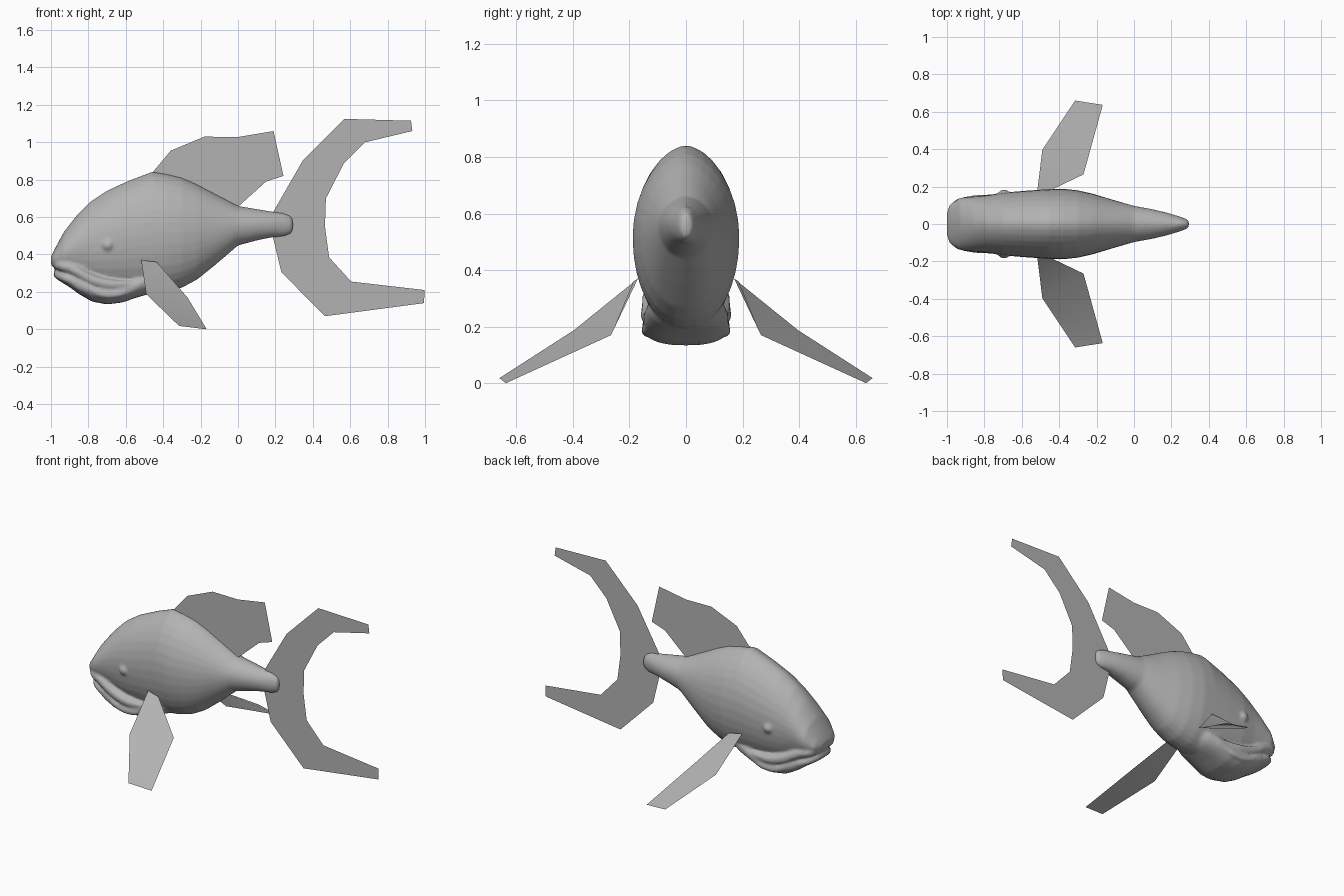
import bpy, bmesh, math

if "Cube" in bpy.data.objects:
    bpy.data.objects.remove(bpy.data.objects["Cube"])

SEG = 32
GREY = bpy.data.materials.new("mid_grey")
GREY.diffuse_color = (0.45, 0.45, 0.45, 1)
GREY.use_nodes = True
GREY.node_tree.nodes["Principled BSDF"].inputs["Base Color"].default_value = GREY.diffuse_color


def make_object(name, verts, faces, smooth=False):
    mesh = bpy.data.meshes.new(name)
    mesh.from_pydata(verts, [], faces)
    mesh.materials.append(GREY)
    bm = bmesh.new()
    bm.from_mesh(mesh)
    if smooth:
        bmesh.ops.recalc_face_normals(bm, faces=bm.faces)
    else:
        bmesh.ops.triangulate(bm, faces=[f for f in bm.faces if len(f.verts) > 4])
    for f in bm.faces:
        f.smooth = smooth
    bm.to_mesh(mesh)
    bm.free()
    obj = bpy.data.objects.new(name, mesh)
    bpy.context.collection.objects.link(obj)
    return obj


def loft(name, stations, top_pow, low_pow):
    """Skin oval rings given as (x, top z, bottom z, half width)."""
    verts, faces = [], []
    for x, top, bottom, w in stations:
        mid, h = (top + bottom) / 2, (top - bottom) / 2
        for i in range(SEG):
            a = 2 * math.pi * i / SEG
            s, c = math.sin(a), math.cos(a)
            p = top_pow if c > 0 else low_pow
            verts.append((x, math.copysign(abs(s) ** p, s) * w, mid + h * c))
    for r in range(len(stations) - 1):
        for i in range(SEG):
            j = (i + 1) % SEG
            faces.append((r * SEG + i, r * SEG + j, (r + 1) * SEG + j, (r + 1) * SEG + i))
    faces.append(tuple(range(SEG)))
    faces.append(tuple(range((len(stations) - 1) * SEG, len(stations) * SEG)))
    return make_object(name, verts, faces, True)


def lip(name, half_path, radius):
    """Mirrored tube running from one mouth corner to the other."""
    pts = half_path + [(x, -y, z) for x, y, z in half_path[-2::-1]]
    curve = bpy.data.curves.new(name, 'CURVE')
    curve.dimensions = '3D'
    curve.bevel_depth = radius
    curve.bevel_resolution = 3
    curve.use_fill_caps = True
    sp = curve.splines.new('BEZIER')
    sp.resolution_u = 6
    sp.bezier_points.add(len(pts) - 1)
    for k, (bp, co) in enumerate(zip(sp.bezier_points, pts)):
        bp.co = co
        bp.handle_left_type = bp.handle_right_type = 'AUTO'
        bp.radius = 0.5 if k in (0, len(pts) - 1) else 1.0
    obj = bpy.data.objects.new(name, curve)
    bpy.context.collection.objects.link(obj)
    return obj


# Body from snout to tail stem
body = loft("body", [
    (-1.0, 0.39, 0.345, 0.06), (-0.985, 0.42, 0.33, 0.105), (-0.93, 0.522, 0.29, 0.14),
    (-0.86, 0.612, 0.26, 0.147), (-0.79, 0.682, 0.225, 0.153), (-0.70, 0.742, 0.20, 0.168),
    (-0.58, 0.797, 0.19, 0.178), (-0.46, 0.842, 0.19, 0.186), (-0.38, 0.83, 0.20, 0.189),
    (-0.30, 0.81, 0.222, 0.18), (-0.22, 0.775, 0.265, 0.162), (-0.12, 0.722, 0.345, 0.132),
    (0.0, 0.66, 0.448, 0.097), (0.1, 0.643, 0.475, 0.079), (0.18, 0.63, 0.491, 0.06),
    (0.25, 0.62, 0.498, 0.038), (0.285, 0.604, 0.513, 0.025), (0.294, 0.58, 0.535, 0.012),
], 1.15, 0.9)

# Rounded lower jaw
jaw = loft("lower_jaw", [
    (-0.985, 0.305, 0.285, 0.04), (-0.965, 0.305, 0.265, 0.09), (-0.90, 0.275, 0.225, 0.13),
    (-0.85, 0.265, 0.188, 0.143), (-0.78, 0.26, 0.148, 0.15), (-0.70, 0.26, 0.133, 0.152),
    (-0.62, 0.27, 0.143, 0.152), (-0.54, 0.30, 0.17, 0.15), (-0.46, 0.34, 0.193, 0.135),
    (-0.38, 0.36, 0.23, 0.10),
], 0.8, 0.75)

# Lips, with a narrow mouth slit between them
upper = lip("upper_lip", [(-0.57, 0.135, 0.245), (-0.68, 0.134, 0.24), (-0.79, 0.13, 0.27),
                          (-0.89, 0.12, 0.325), (-0.95, 0.095, 0.343), (-0.968, 0, 0.355)], 0.028)
lower = lip("lower_lip", [(-0.56, 0.135, 0.21), (-0.64, 0.135, 0.19), (-0.73, 0.134, 0.19),
                          (-0.84, 0.124, 0.24), (-0.935, 0.093, 0.28), (-0.965, 0, 0.295)], 0.023)

# Small bulging eyes
eyes = []
for s in (-1, 1):
    bpy.ops.mesh.primitive_uv_sphere_add(segments=16, ring_count=10, radius=0.035,
                                         location=(-0.695, s * 0.15, 0.45))
    eyes.append(bpy.context.object)

# Blend head, lips and eyes into one smooth skin
bpy.ops.object.select_all(action='DESELECT')
for part in (upper, lower):
    part.select_set(True)
bpy.context.view_layer.objects.active = upper
bpy.ops.object.convert(target='MESH')
for part in [body, jaw, *eyes, bpy.data.objects["upper_lip"], bpy.data.objects["lower_lip"]]:
    part.select_set(True)
bpy.context.view_layer.objects.active = body
bpy.ops.object.join()
remesh = body.modifiers.new("skin", 'REMESH')
remesh.mode = 'VOXEL'
remesh.voxel_size = 0.009
remesh.use_smooth_shade = True
relax = body.modifiers.new("relax", 'SMOOTH')
relax.factor = 0.5
relax.iterations = 5

# Flat dorsal fin and tail fin on the centre plane
dorsal = [(-0.46, 0.835), (-0.36, 0.955), (-0.18, 1.03), (0.0, 1.028), (0.19, 1.06),
          (0.243, 0.82), (0.15, 0.79), (0.0, 0.655), (-0.15, 0.72)]
tail = [(0.57, 1.125), (0.925, 1.115), (0.932, 1.06), (0.68, 1.0), (0.565, 0.885),
        (0.47, 0.70), (0.465, 0.55), (0.487, 0.385), (0.605, 0.255), (0.997, 0.21),
        (0.995, 0.14), (0.465, 0.07), (0.232, 0.305), (0.185, 0.5), (0.19, 0.63), (0.345, 0.9)]
for name, outline in (("dorsal_fin", dorsal), ("tail_fin", tail)):
    make_object(name, [(x, 0, z) for x, z in outline], [tuple(range(len(outline)))])

# Side fins
pectoral = [(-0.518, 0.17, 0.37), (-0.435, 0.186, 0.36), (-0.27, 0.265, 0.17),
            (-0.167, 0.637, 0.0), (-0.315, 0.66, 0.018), (-0.49, 0.397, 0.187)]
for side, s in (("left", -1), ("right", 1)):
    fin = make_object(side + "_side_fin", [(x, s * y, z) for x, y, z in pectoral],
                      [(0, 1, 2, 5), (5, 2, 3, 4)])
    for f in fin.data.polygons:
        f.use_smooth = True
